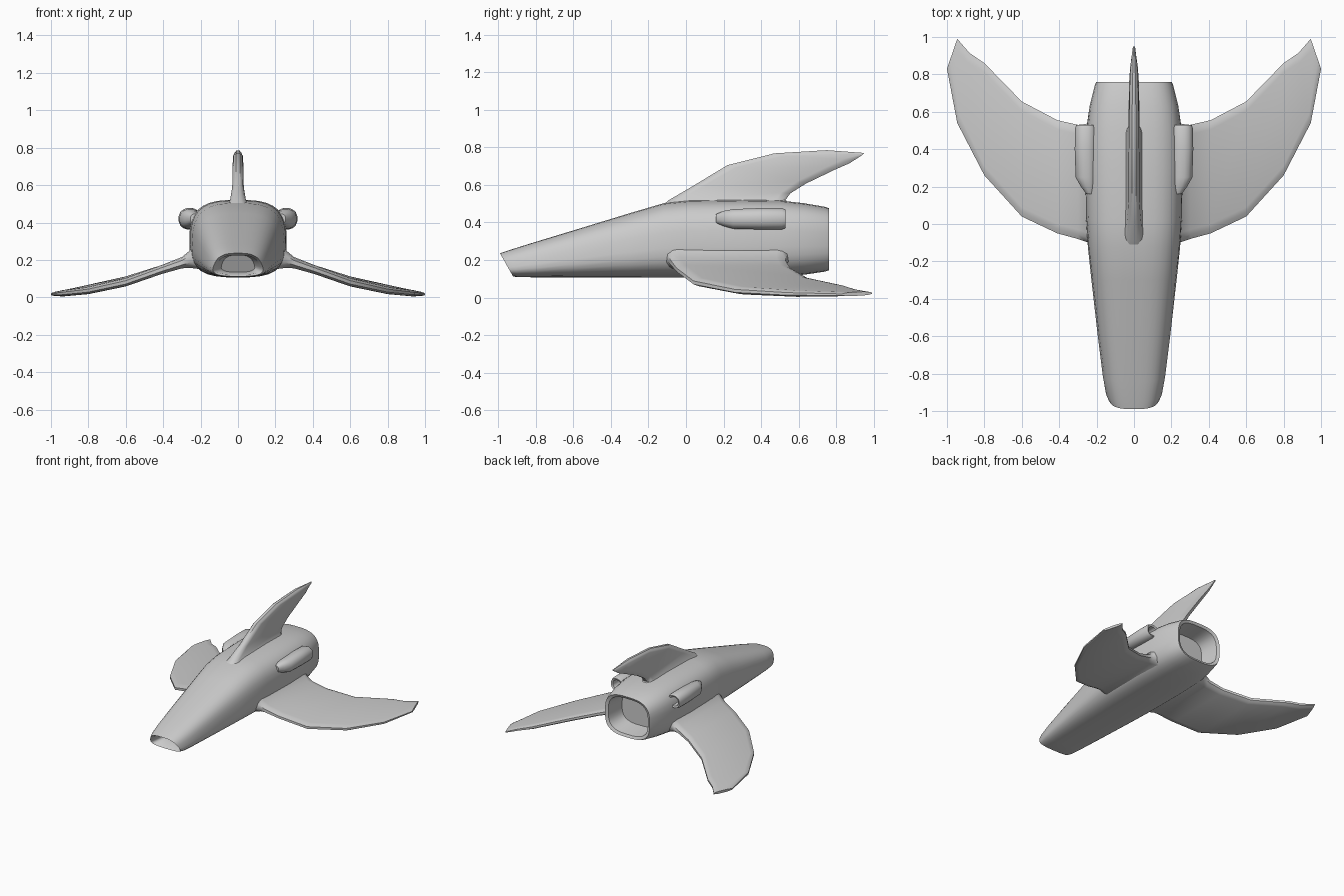
import bpy, bmesh, math
from mathutils import Vector


def loft(name, rings, mirror=False, angle=40):
    """Skin a list of equal-length point rings and close both ends."""
    bm = bmesh.new()
    rows = [[bm.verts.new(p) for p in ring] for ring in rings]
    n = len(rows[0])
    for a, b in zip(rows, rows[1:]):
        for i in range(n):
            j = (i + 1) % n
            bm.faces.new((a[i], a[j], b[j], b[i]))
    bm.faces.new(rows[0])
    bm.faces.new(rows[-1])
    bmesh.ops.recalc_face_normals(bm, faces=bm.faces)
    mesh = bpy.data.meshes.new(name)
    bm.to_mesh(mesh)
    bm.free()
    ob = bpy.data.objects.new(name, mesh)
    bpy.context.collection.objects.link(ob)
    if mirror:
        ob.modifiers.new("mirror", 'MIRROR')
    bpy.ops.object.select_all(action='DESELECT')
    ob.select_set(True)
    bpy.context.view_layer.objects.active = ob
    bpy.ops.object.shade_smooth_by_angle(angle=math.radians(angle))
    return ob


def hull_ring(y, w, zb, zt, taper=0.0, slant=0.0, cx=0.0, power=3.0, n=32):
    """Rounded-box section across y; taper narrows the top, slant leans it."""
    h, zc = (zt - zb) / 2, (zt + zb) / 2
    ring = []
    for i in range(n):
        a = 2 * math.pi * (i + 0.5) / n
        c, s = math.cos(a), math.sin(a)
        u = math.copysign(abs(c) ** (2 / power), c)
        v = math.copysign(abs(s) ** (2 / power), s)
        ring.append((cx + w * u * (1 - taper * v), y + slant * (1 - v) / 2, zc + h * v))
    return ring


def blade_ring(lead, trail, thick, up):
    """Flat section with bevelled edges from leading to trailing point."""
    lead, trail, up = Vector(lead), Vector(trail), Vector(up)
    d = trail - lead
    b = min(0.05 / d.length, 0.3)
    prof = [(0, .2), (b * .5, .42), (b, .5), (1 - b, .5), (1 - b * .5, .42), (1, .2)]
    return ([lead + d * s + up * thick * t for s, t in prof] +
            [lead + d * s - up * thick * t for s, t in reversed(prof)])


# Fuselage with slanted nose intake and hollow tail nozzle
loft("fuselage", [hull_ring(*s) for s in [
    (-0.86, 0.085, 0.135, 0.225, 0.20, 0.05),
    (-0.97, 0.115, 0.122, 0.225, 0.20, 0.06),
    (-0.99, 0.128, 0.112, 0.236, 0.20, 0.07),
    (-0.95, 0.143, 0.109, 0.250, 0.18, 0.06),
    (-0.84, 0.162, 0.108, 0.285, 0.14, 0.04),
    (-0.60, 0.190, 0.107, 0.358, 0.10),
    (-0.30, 0.225, 0.106, 0.450, 0.07),
    (-0.12, 0.245, 0.106, 0.503, 0.05),
    (0.02, 0.255, 0.106, 0.517, 0.03),
    (0.30, 0.260, 0.106, 0.521, 0.02),
    (0.50, 0.256, 0.110, 0.518, 0.02),
    (0.63, 0.238, 0.122, 0.503),
    (0.74, 0.211, 0.138, 0.484),
    (0.76, 0.203, 0.145, 0.477),
    (0.75, 0.180, 0.165, 0.457),
    (0.60, 0.160, 0.185, 0.437)]])

# Swept crescent wings drooping to the ground, flared at the root
wing = [((0.20, -0.12, 0.23), (0.20, 0.56, 0.23), 0.16),
        ((0.255, -0.095, 0.205), (0.255, 0.535, 0.205), 0.095),
        ((0.30, -0.08, 0.185), (0.30, 0.53, 0.185), 0.06),
        ((0.41, -0.05, 0.148), (0.41, 0.555, 0.148), 0.048),
        ((0.60, 0.04, 0.080), (0.60, 0.655, 0.090), 0.045),
        ((0.80, 0.26, 0.036), (0.80, 0.860, 0.048), 0.040),
        ((0.945, 0.54, 0.020), (0.88, 0.915, 0.032), 0.034),
        ((1.00, 0.83, 0.016), (0.945, 0.99, 0.024), 0.020)]
loft("wings", [blade_ring(a, b, t, (0, 0, 1)) for a, b, t in wing], mirror=True)

# Swept tail fin (y, z leading / trailing points, thickness)
fin = [((-0.14, 0.48), (0.57, 0.48), 0.13),
       ((-0.09, 0.52), (0.53, 0.52), 0.085),
       ((0.03, 0.59), (0.555, 0.555), 0.062),
       ((0.22, 0.705), (0.64, 0.608), 0.058),
       ((0.47, 0.768), (0.79, 0.68), 0.054),
       ((0.75, 0.785), (0.87, 0.715), 0.042),
       ((0.95, 0.77), (0.94, 0.76), 0.012)]
loft("tail_fin", [blade_ring((0, *a), (0, *b), t, (1, 0, 0)) for a, b, t in fin])

# Side booster pods with hollow rear outlets
pod = [(0.16, 0.020, 0.395, 0.445, 0.235),
       (0.20, 0.040, 0.380, 0.462, 0.245),
       (0.25, 0.056, 0.366, 0.472, 0.257),
       (0.40, 0.060, 0.362, 0.478, 0.258),
       (0.51, 0.058, 0.362, 0.478, 0.258),
       (0.53, 0.052, 0.370, 0.470, 0.258),
       (0.525, 0.038, 0.384, 0.456, 0.258),
       (0.45, 0.032, 0.390, 0.450, 0.258)]
loft("booster_pods", [hull_ring(y, w, zb, zt, cx=cx, power=2.3, n=16)
                      for y, w, zb, zt, cx in pod], mirror=True)
